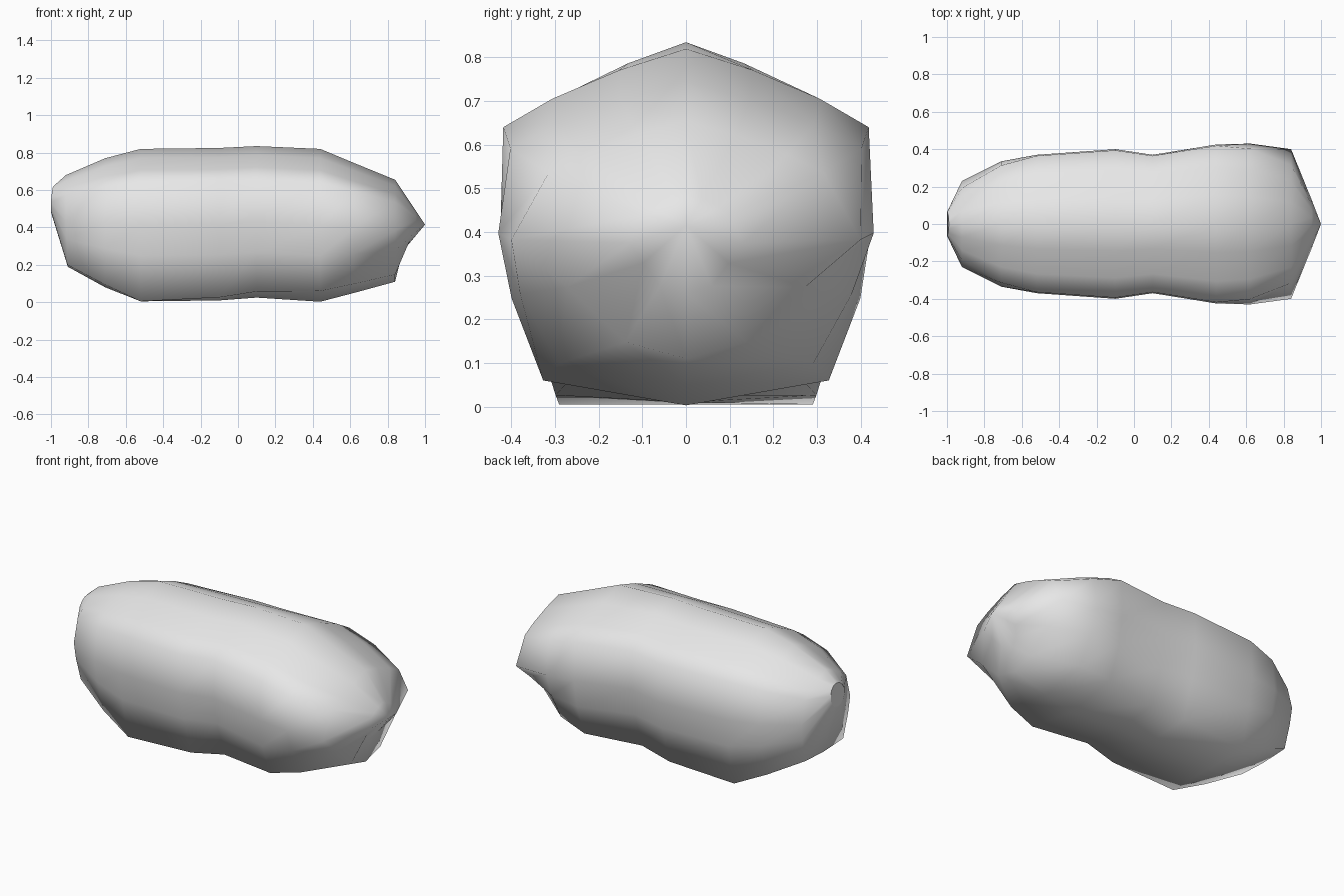
import bpy, bmesh, math

if "Cube" in bpy.data.objects:
    bpy.data.objects.remove(bpy.data.objects["Cube"], do_unlink=True)

mat = bpy.data.materials.new("light grey")
mat.use_nodes = True
GREY = (0.8, 0.8, 0.8, 1)
mat.diffuse_color = GREY
mat.node_tree.nodes["Principled BSDF"].inputs["Base Color"].default_value = GREY

# Half cross-section: (fraction of half width, fraction of height), top to bottom
HALF = [(0, 1), (0.36, 0.94), (0.72, 0.86), (0.985, 0.78), (1, 0.5),
        (0.94, 0.30), (0.77, 0.07), (0, 0)]
# Stations: x at bottom, x at top, half width, bottom z, top z,
# shoulder width, lower width, corner lift
STATIONS = [
    (-0.91, -0.92, 0.23, 0.19, 0.68, 0.85, 1.0, -0.05),
    (-0.71, -0.71, 0.335, 0.08, 0.77, 0.95, 0.97, -0.05),
    (-0.52, -0.52, 0.37, 0.005, 0.82, 1.0, 1.02, -0.07),
    (-0.10, -0.10, 0.40, 0.01, 0.825, 1.0, 0.97, -0.05),
    (0.10, 0.10, 0.37, 0.025, 0.835, 1.0, 0.95, -0.03),
    (0.44, 0.44, 0.425, 0.003, 0.82, 1.0, 1.0, 0.0),
    (0.62, 0.62, 0.43, 0.05, 0.745, 0.95, 0.88, 0.0),
    (0.84, 0.84, 0.40, 0.11, 0.655, 0.8, 0.45, 0.0),
    (0.87, 0.95, 0.13, 0.26, 0.49, 0.8, 0.6, 0.0),
]


def section(bm, xb, xt, w, zb, zt, shoulder, low, lift):
    """One closed ring, mirrored across y."""
    right = []
    for f, t in HALF:
        x = xb + (xt - xb) * min(1, t * 2)
        if 0 < t < 0.1:
            f *= low
            t += lift
        elif 0 < t < 0.4:
            f *= min(1, 0.5 + 0.5 * low)
        elif t > 0.6:
            f *= shoulder
        right.append((x, f * w, zb + t * (zt - zb)))
    left = [(x, -y, z) for x, y, z in reversed(right[1:-1])]
    return [bm.verts.new(p) for p in right + left]


bm = bmesh.new()
# Small rounded cap at the blunt end
n = 2 * len(HALF) - 2
cap = [bm.verts.new((-1 + 0.01 * max(0, math.cos(a)), 0.065 * math.sin(a),
                     0.55 + 0.068 * math.cos(a)))
       for a in (2 * math.pi * i / n for i in range(n))]
rings = [cap] + [section(bm, *s) for s in STATIONS]
for a, b in zip(rings, rings[1:]):
    for i in range(n):
        j = (i + 1) % n
        bm.faces.new((a[i], a[j], b[j], b[i]))
# Pointed tip at the other end
tip = bm.verts.new((1, 0, 0.415))
for i in range(n):
    bm.faces.new((rings[-1][i], rings[-1][(i + 1) % n], tip))
# Smooth skin, flat cap
for f in bm.faces:
    f.smooth = True
bm.faces.new(cap)
bmesh.ops.recalc_face_normals(bm, faces=bm.faces)

me = bpy.data.meshes.new("body")
bm.to_mesh(me)
bm.free()
body = bpy.data.objects.new("body", me)
bpy.context.collection.objects.link(body)
me.materials.append(mat)
